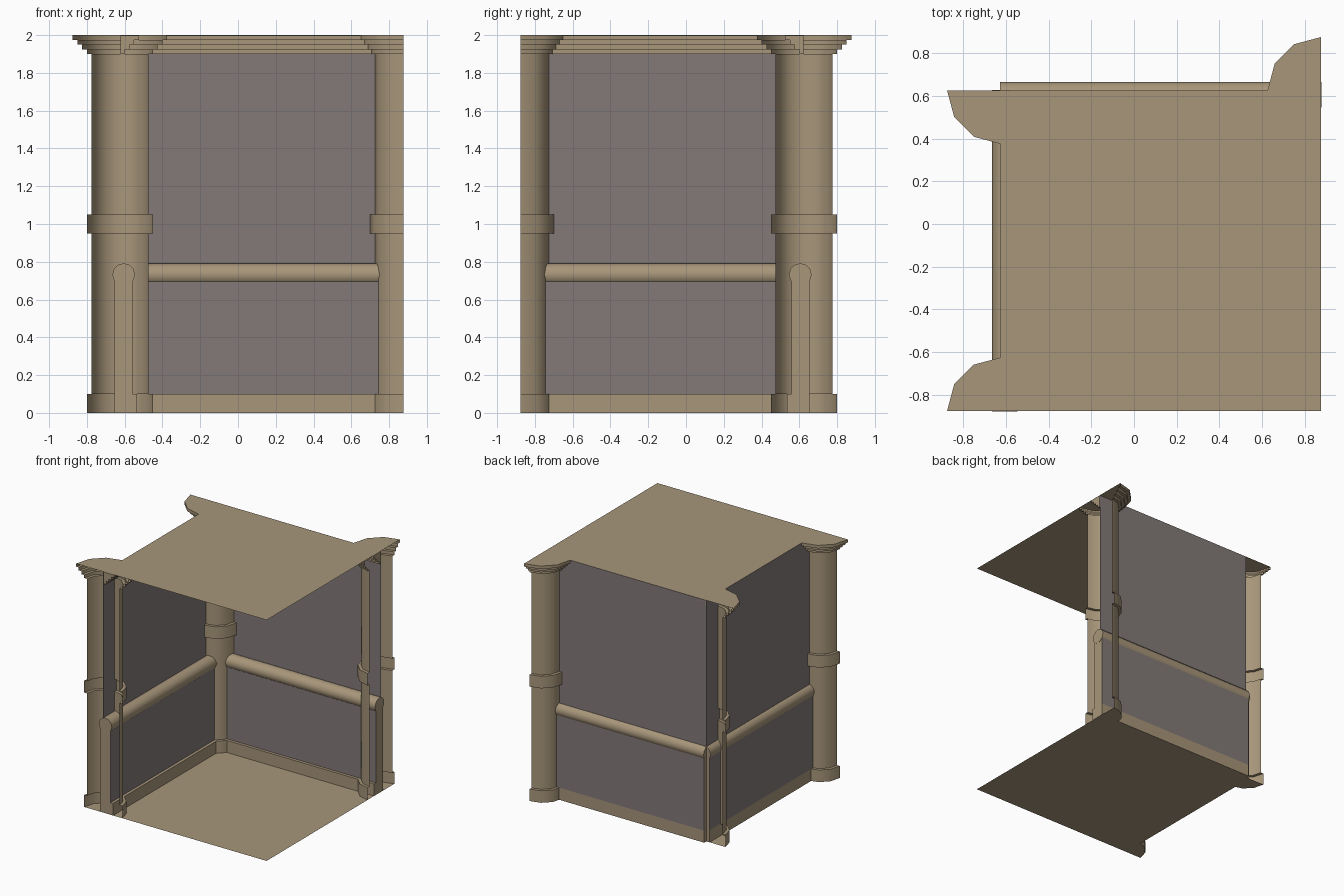
import bpy, bmesh, math

if "Cube" in bpy.data.objects:
    bpy.data.objects.remove(bpy.data.objects["Cube"])

def material(name, rgb):
    m = bpy.data.materials.new(name)
    m.diffuse_color = (*rgb, 1)
    m.use_nodes = True
    m.node_tree.nodes["Principled BSDF"].inputs["Base Color"].default_value = m.diffuse_color
    return m

TAN = material("tan_stone", (0.39, 0.305, 0.195))
GREY = material("grey_plaster", (0.225, 0.195, 0.19))
HALF = 0.75          # half the length of each wall
MID = 0.125          # offset of the square plan from the origin
EDGE = 0.625         # wall plane


def finish(name, bm, mats, loc=(0, 0, 0), turn=0):
    me = bpy.data.meshes.new(name)
    bm.to_mesh(me)
    bm.free()
    for m in mats:
        me.materials.append(m)
    ob = bpy.data.objects.new(name, me)
    ob.location = loc
    ob.rotation_euler.z = math.radians(turn)
    bpy.context.collection.objects.link(ob)
    return ob


def prism(name, profile, half, mats, loc, turn):
    """Closed (y, z) profile run along local x; ends use the last material."""
    bm = bmesh.new()
    ends = [[bm.verts.new((x, y, z)) for y, z in profile] for x in (-half, half)]
    n = len(profile)
    for i in range(n):
        j = (i + 1) % n
        bm.faces.new((ends[0][i], ends[0][j], ends[1][j], ends[1][i]))
    for e in ends:
        bm.faces.new(e).material_index = len(mats) - 1
    bmesh.ops.recalc_face_normals(bm, faces=bm.faces)
    return finish(name, bm, mats, loc, turn)


def rect(y0, y1, z0, z1):
    return [(y0, z0), (y1, z0), (y1, z1), (y0, z1)]


def plate(name, corners, mat, loc, turn=0):
    bm = bmesh.new()
    bm.faces.new([bm.verts.new(c) for c in corners])
    return finish(name, bm, [mat], loc, turn)


def half_column(name, x, y, turn):
    """Half of a twelve-sided column, lying on the local -x side."""
    profile = [(0, 0), (.175, 0), (.175, .1), (.15, .1), (.15, .95), (.175, .95),
               (.175, 1.05), (.15, 1.05), (.15, 1.9)]
    for k in range(4):                       # stepped capital
        r = .175 + .025 * k
        profile += [(r, 1.9 + .025 * k), (r, 1.925 + .025 * k)]
    profile.append((0, 2))
    bm = bmesh.new()
    rows = []
    for i in range(7):
        a = math.radians(90 + 30 * i)
        rows.append([bm.verts.new((r * math.cos(a), r * math.sin(a), z)) for r, z in profile])
    for a, b in zip(rows, rows[1:]):
        for j in range(len(profile) - 1):
            bm.faces.new((a[j], b[j], b[j + 1], a[j + 1]))
    bmesh.ops.remove_doubles(bm, verts=bm.verts, dist=1e-5)
    bmesh.ops.dissolve_degenerate(bm, edges=bm.edges, dist=1e-5)
    return finish(name, bm, [TAN], (x, y, 0), turn)


# Floor and ceiling sheets
for name, z in (("floor", 0), ("ceiling", 2)):
    sq = [(-HALF, -HALF, z), (HALF, -HALF, z), (HALF, HALF, z), (-HALF, HALF, z)]
    plate(name, sq, TAN, (MID, -MID, 0))

# Profiles shared by both walls (local -y points into the room)
rail = [(-.02 + .06 * math.cos(math.radians(30 * i)),
         .732 + .06 * math.sin(math.radians(30 * i))) for i in range(12)]
cornice = [(-.002, 1.998), (-.002, 1.9)]
for k in range(4):
    d = -.025 * (k + 1)
    cornice += [(d, 1.9 + .025 * k), (d, min(1.925 + .025 * k, 1.998))]

# Two walls: sheet, thick lower panel, skirting, rail, cornice
for side, loc, turn in (("back", (MID, EDGE, 0), 0), ("side", (-EDGE, -MID, 0), 90)):
    plate(side + "_upper_wall",
          [(-HALF, 0, .7), (HALF, 0, .7), (HALF, 0, 2), (-HALF, 0, 2)], GREY, loc, turn)
    prism(side + "_lower_panel", rect(-.066, .029, .1, .72), HALF, [GREY, TAN], loc, turn)
    prism(side + "_skirting", rect(-.09, .029, 0, .1), HALF, [TAN], loc, turn)
    prism(side + "_handrail", rail, HALF + .002, [TAN], loc, turn)
    prism(side + "_cornice", cornice, HALF, [TAN], loc, turn)

# Half columns at the three wall ends
half_column("corner_column", -EDGE, EDGE, 90)
half_column("front_column", -EDGE, -.875, -90)
half_column("right_column", .875, EDGE, 0)

# Smooth the round parts, keep the steps sharp
bpy.ops.object.select_all(action='DESELECT')
for ob in bpy.data.objects:
    if "column" in ob.name or "handrail" in ob.name:
        ob.select_set(True)
        bpy.context.view_layer.objects.active = ob
bpy.ops.object.shade_smooth_by_angle(angle=math.radians(40))
